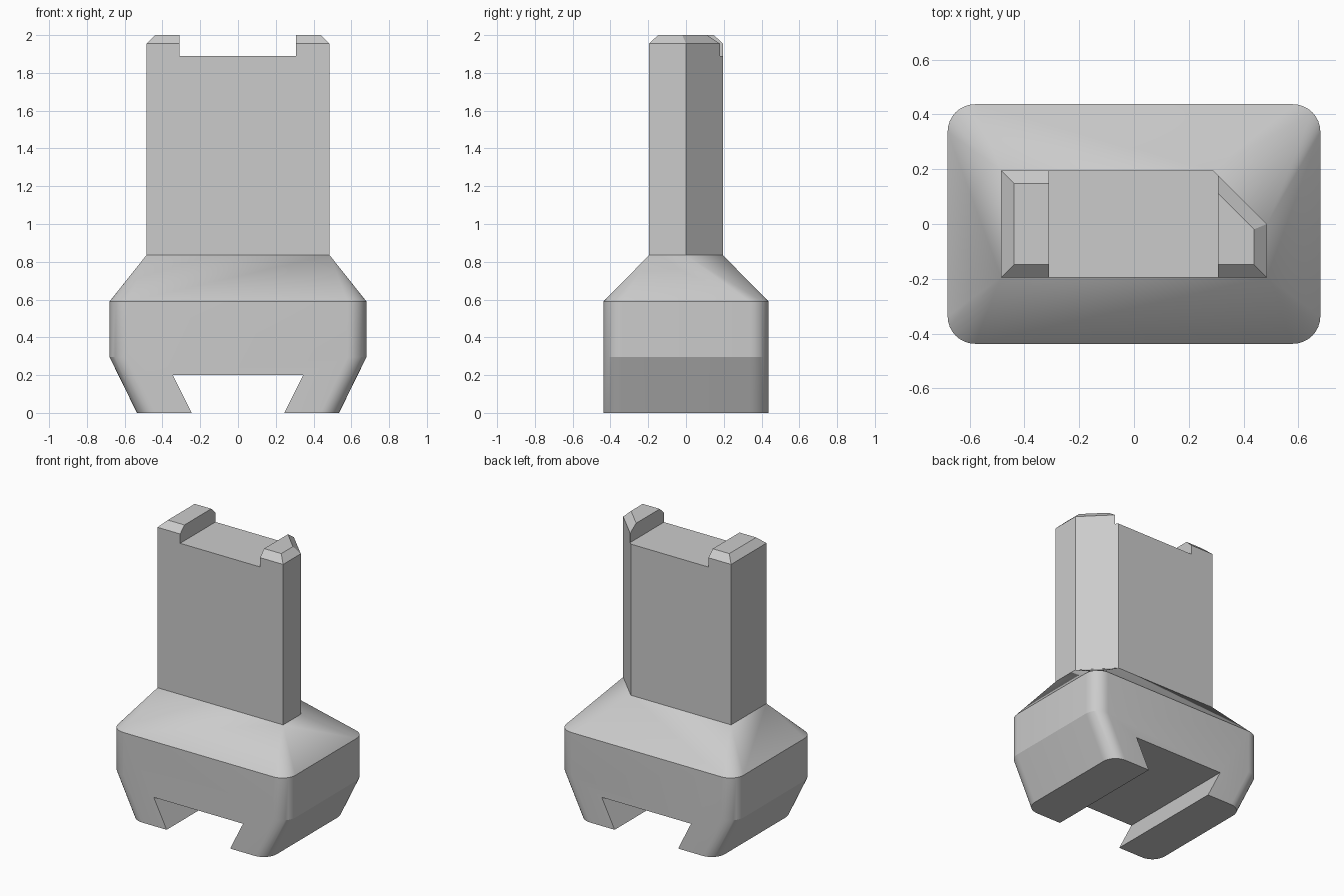
import bpy
import bmesh
from math import cos, sin, radians
from mathutils import Vector

cube = bpy.data.objects.get("Cube")
if cube:
    bpy.data.objects.remove(cube)

grey = bpy.data.materials.new("light grey")
grey.use_nodes = True
colour = (0.6, 0.6, 0.6, 1)
grey.diffuse_color = colour
grey.node_tree.nodes["Principled BSDF"].inputs["Base Color"].default_value = colour


def rounded_rect(hx, hy, r, z, steps=8):
    """Ring of points around a rectangle with round corners."""
    ring = []
    for corner, (sx, sy) in enumerate([(1, 1), (-1, 1), (-1, -1), (1, -1)]):
        for i in range(steps + 1):
            a = radians(90 * (corner + i / steps))
            ring.append((sx * (hx - r) + r * cos(a), sy * (hy - r) + r * sin(a), z))
    return ring


def blade_ring(inset, z):
    """Blade outline with its back left corner cut off."""
    x, y = 0.485 - inset, 0.195 - inset
    cut = 0.485 - inset * 1.414
    return [(-x, -y, z), (x, -y, z), (x, cut - x, z), (cut - y, y, z), (-x, y, z)]


def hull_object(name, points):
    bm = bmesh.new()
    for p in points:
        bm.verts.new(p)
    result = bmesh.ops.convex_hull(bm, input=bm.verts[:])
    unused = [v for v in bm.verts if not v.link_faces]
    bmesh.ops.delete(bm, geom=unused, context='VERTS')
    bmesh.ops.dissolve_limit(bm, angle_limit=radians(0.5),
                             verts=bm.verts[:], edges=bm.edges[:])
    bmesh.ops.recalc_face_normals(bm, faces=bm.faces[:])
    mesh = bpy.data.meshes.new(name)
    bm.to_mesh(mesh)
    bm.free()
    mesh.materials.append(grey)
    obj = bpy.data.objects.new(name, mesh)
    bpy.context.collection.objects.link(obj)
    return obj


def cut_out(obj, points):
    """Subtract the hull of the points, then drop the cutter."""
    cutter = hull_object("cutter", points)
    cutter.hide_render = True
    mod = obj.modifiers.new("cut", 'BOOLEAN')
    mod.operation = 'DIFFERENCE'
    mod.solver = 'EXACT'
    mod.object = cutter
    bpy.context.view_layer.objects.active = obj
    bpy.ops.object.modifier_apply(modifier=mod.name)
    bpy.data.objects.remove(cutter)


# Base block: tapered foot, straight middle, shoulders rising to the blade
shoulder_z = 0.835
hy, radius = 0.437, 0.1
base = hull_object("base", rounded_rect(0.535, hy, radius, 0)
                   + rounded_rect(0.68, hy, radius, 0.295)
                   + rounded_rect(0.68, hy, radius, 0.59)
                   + blade_ring(0, shoulder_z))

# Dovetail groove running front to back
cut_out(base, [(s * w, y, z) for s in (-1, 1) for y in (-1, 1)
               for w, z in ((0.345, 0.2), (0.195, -0.1))])

# Upright blade with chamfered top rim
blade = hull_object("blade", blade_ring(0, shoulder_z) + blade_ring(0, 1.955)
                    + blade_ring(0.047, 2))

# Slot across the top leaving two end lugs
cut_out(blade, [(x, y, z) for x in (-0.31, 0.306) for y in (-1, 1)
                for z in (1.89, 2.2)])

for obj in (base, blade):
    bpy.ops.object.select_all(action='DESELECT')
    obj.select_set(True)
    bpy.context.view_layer.objects.active = obj
    bpy.ops.object.shade_smooth_by_angle(angle=radians(20))
